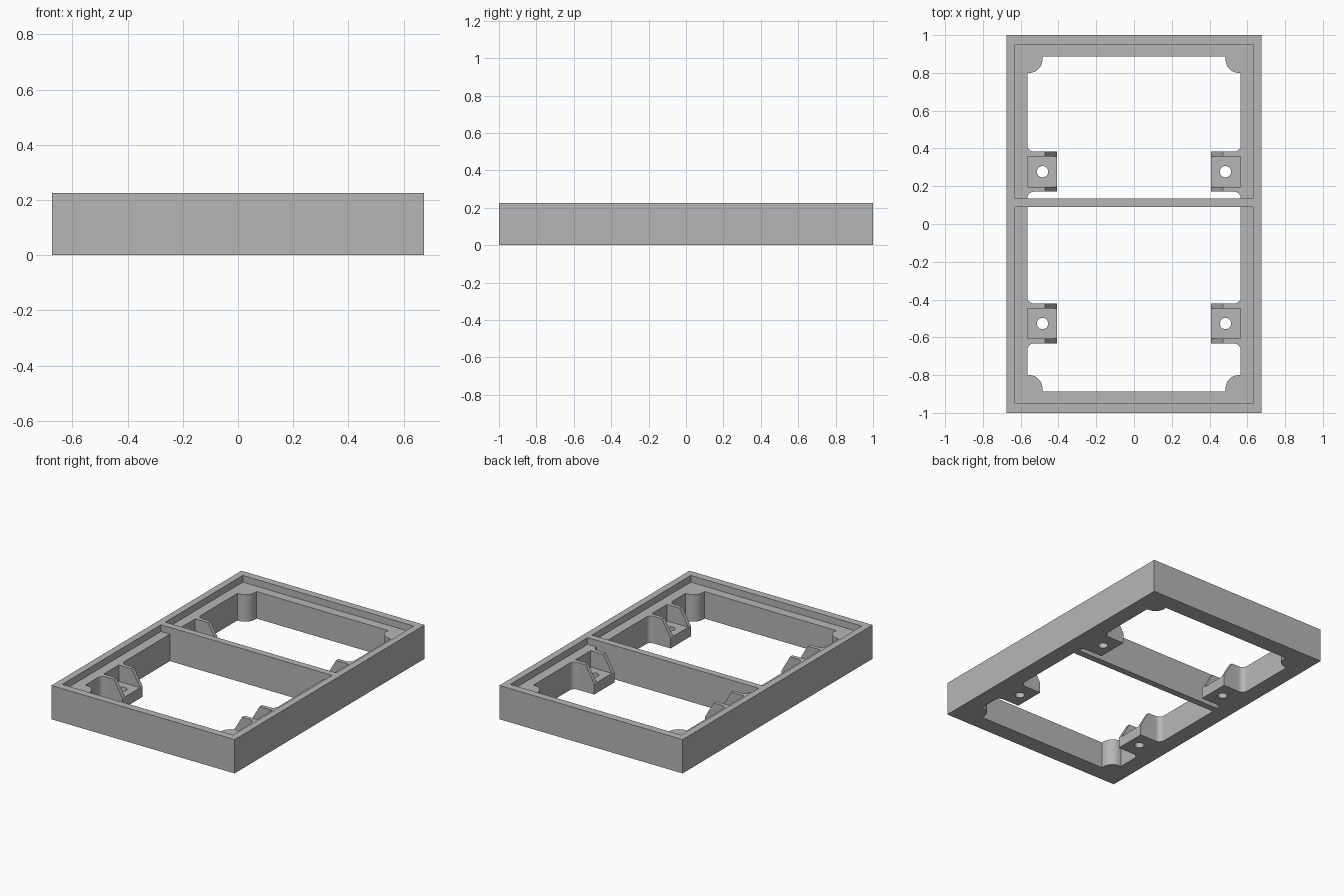
import bpy, bmesh
from math import sin, cos, pi, radians

if "Cube" in bpy.data.objects:
    bpy.data.objects.remove(bpy.data.objects["Cube"], do_unlink=True)

grey = bpy.data.materials.new("light_grey")
grey.use_nodes = True
color = (0.47, 0.47, 0.47, 1)
grey.diffuse_color = color
grey.node_tree.nodes["Principled BSDF"].inputs["Base Color"].default_value = color

HEIGHT, LEDGE_Z, PLATE_Z = 0.225, 0.18, 0.07
RIM_X, WALL_X, STEP_X, TIP_X = 0.63, 0.565, 0.472, 0.408
OUTER, INNER, FILLET = 0.106, 0.08, 0.035   # bracket half widths, wall fillet


def prism(name, outlines, depth, location, rotation=(0, 0, 0)):
    """Extrude filled outlines (inner ones become holes), centred on location."""
    curve = bpy.data.curves.new(name, 'CURVE')
    curve.dimensions, curve.fill_mode = '2D', 'BOTH'
    curve.extrude = depth / 2
    for pts in outlines:
        spline = curve.splines.new('POLY')
        spline.points.add(len(pts) - 1)
        for p, (x, y) in zip(spline.points, pts):
            p.co = (x, y, 0, 1)
        spline.use_cyclic_u = True
    obj = bpy.data.objects.new(name, curve)
    bpy.context.collection.objects.link(obj)
    obj.location, obj.rotation_euler = location, rotation
    bpy.ops.object.select_all(action='DESELECT')
    obj.select_set(True)
    bpy.context.view_layer.objects.active = obj
    bpy.ops.object.convert(target='MESH')
    obj = bpy.context.object
    bm = bmesh.new()
    bm.from_mesh(obj.data)
    bmesh.ops.remove_doubles(bm, verts=bm.verts, dist=0.0005)
    bmesh.ops.recalc_face_normals(bm, faces=bm.faces)
    bm.to_mesh(obj.data)
    bm.free()
    obj.data.materials.clear()
    obj.data.materials.append(grey)
    bpy.ops.object.shade_smooth_by_angle(angle=radians(30))
    return obj


def rect(x0, x1, y0, y1):
    return [(x0, y0), (x1, y0), (x1, y1), (x0, y1)]


def arc(cx, cy, r, a0, a1, s=1, n=10):
    """Arc in degrees; s flips it along y."""
    angles = [radians(a0 + (a1 - a0) * i / n) for i in range(n + 1)]
    return [(cx + r * cos(a), cy + s * r * sin(a)) for a in angles]


# Outer wall with the cross divider
prism("outer_wall",
      [rect(-0.675, 0.675, -1, 1),
       rect(-RIM_X, RIM_X, -0.95, 0.09),
       rect(-RIM_X, RIM_X, 0.135, 0.95)],
      HEIGHT, (0, 0, HEIGHT / 2))

# Each bay: divider side, bracket centre, direction away from the divider
for bay, divider_y, c, s in (("back", 0.135, 0.277, 1), ("front", 0.09, -0.527, -1)):
    # Recessed ledge with gusset roots, wall fillets and rounded corner blocks
    near, far = c - s * OUTER, c + s * OUTER
    half = [(RIM_X, s * 0.95), (RIM_X, divider_y), (WALL_X, divider_y)]
    half += arc(WALL_X - FILLET, near - s * FILLET, FILLET, 0, 90, s)
    half += [(STEP_X, near), (STEP_X, c - s * INNER),
             (WALL_X, c - s * INNER), (WALL_X, c + s * INNER),
             (STEP_X, c + s * INNER), (STEP_X, far)]
    half += arc(WALL_X - FILLET, far + s * FILLET, FILLET, -90, 0, s)
    half += [(WALL_X, s * 0.8)]
    half += arc(0.555, s * 0.87, 0.07, -90, -180, s)
    half += [(0.485, s * 0.888)]
    outline = half + [(-x, y) for x, y in reversed(half)]
    prism(bay + "_ledge", [outline], LEDGE_Z, (0, 0, LEDGE_Z / 2))

    for side, sx in (("left", 1), ("right", -1)):
        # Screw plate with a round hole
        plate = rect(sx * TIP_X, sx * WALL_X, c - INNER, c + INNER)
        hole = arc(sx * 0.484, c, 0.03, 0, 345, n=23)
        prism(f"{bay}_{side}_screw_plate", [plate, hole], PLATE_Z, (0, 0, PLATE_Z / 2))
        # Sloped gusset ends on both sides of the plate
        slope = [(sx * STEP_X, 0), (sx * STEP_X, LEDGE_Z),
                 (sx * TIP_X, PLATE_Z), (sx * TIP_X, 0)]
        for end, sy in (("rear", 1), ("fore", -1)):
            prism(f"{bay}_{side}_{end}_gusset", [slope], OUTER - INNER,
                  (0, c + sy * (OUTER + INNER) / 2, 0), (pi / 2, 0, 0))
